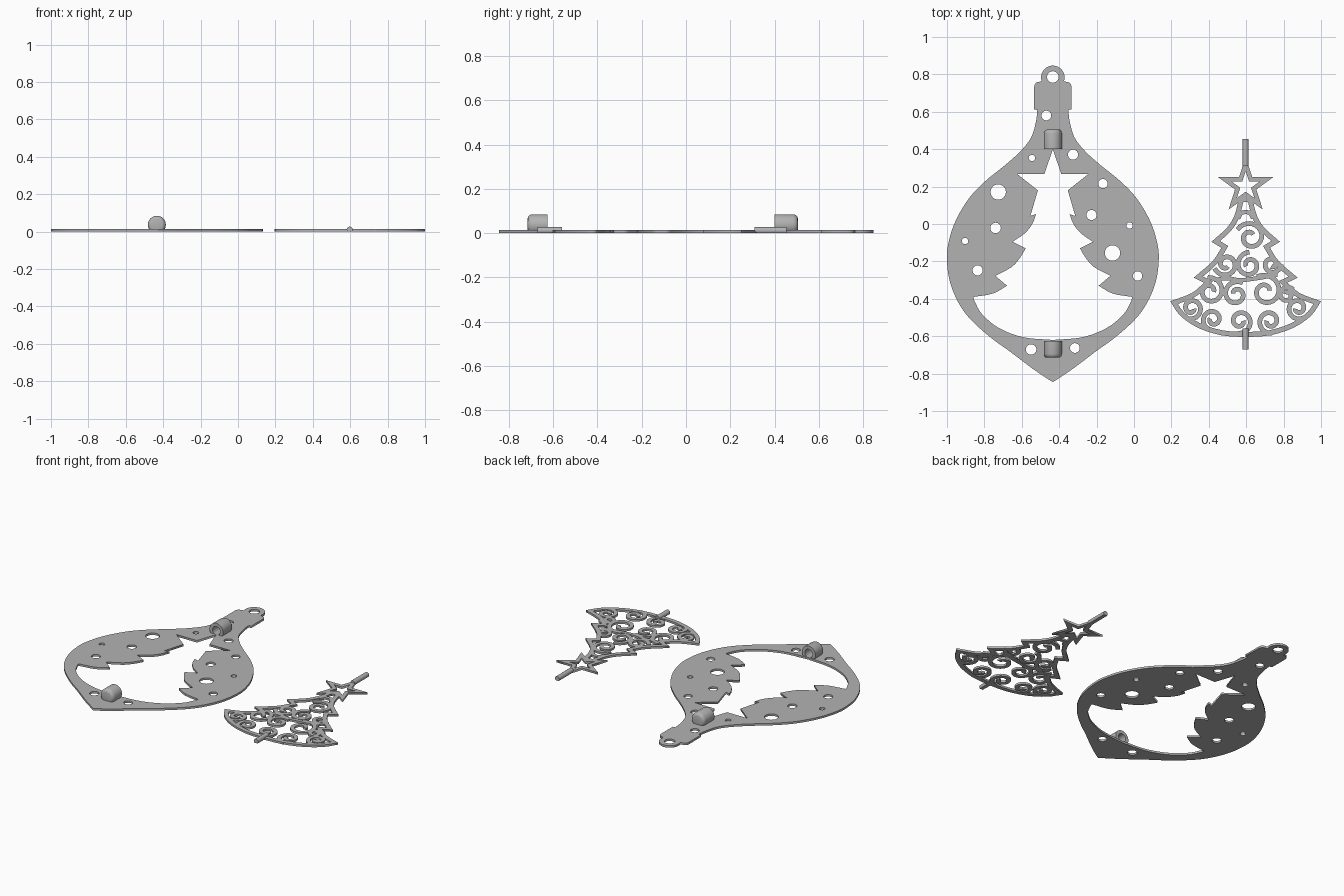
import bpy, bmesh, math
from mathutils import Vector, Matrix

if bpy.data.objects.get("Cube"):
    bpy.data.objects.remove(bpy.data.objects["Cube"])

THICK = 0.013
BAUBLE_X, TREE_X = -0.434, 0.597

grey = bpy.data.materials.new("plain grey")
grey.use_nodes = True
grey.diffuse_color = (0.45, 0.45, 0.45, 1)
grey.node_tree.nodes["Principled BSDF"].inputs["Base Color"].default_value = (0.45, 0.45, 0.45, 1)


def add_object(name, mesh, x=0, smooth=False):
    ob = bpy.data.objects.new(name, mesh)
    bpy.context.collection.objects.link(ob)
    ob.location.x = x
    mesh.materials.clear()
    mesh.materials.append(grey)
    if smooth:
        bpy.ops.object.select_all(action='DESELECT')
        ob.select_set(True)
        bpy.context.view_layer.objects.active = ob
        bpy.ops.object.shade_smooth_by_angle(angle=math.radians(35))
    return ob


def plate(name, loops, x):
    """Flat plate from one outer loop and any number of hole loops."""
    cu = bpy.data.curves.new(name, 'CURVE')
    cu.dimensions, cu.fill_mode, cu.extrude = '2D', 'BOTH', THICK / 2
    for loop in loops:
        sp = cu.splines.new('POLY')
        sp.points.add(len(loop) - 1)
        for p, q in zip(sp.points, loop):
            p.co = (q[0], q[1], 0, 1)
        sp.use_cyclic_u = True
    tmp = bpy.data.objects.new(name + "_curve", cu)
    bpy.context.collection.objects.link(tmp)
    bpy.context.view_layer.update()
    mesh = bpy.data.meshes.new_from_object(tmp.evaluated_get(bpy.context.evaluated_depsgraph_get()))
    bpy.data.objects.remove(tmp)
    mesh.transform(Matrix.Translation((0, 0, THICK / 2)))
    return add_object(name, mesh, x)


def rounded(pts, n=5):
    """Smooth curve through the points."""
    p = [Vector(q) for q in pts]
    p = [2 * p[0] - p[1]] + p + [2 * p[-1] - p[-2]]
    out = []
    for a, b, c, d in zip(p, p[1:], p[2:], p[3:]):
        for i in range(n):
            t = i / n
            out.append(0.5 * (2 * b + (c - a) * t + (2 * a - 5 * b + 4 * c - d) * t * t
                              + (3 * b - a - 3 * c + d) * t ** 3))
    return out + [p[-2]]


def mirrored(half):
    """Close a right-hand outline with its mirror image."""
    half = [Vector(p) for p in half]
    return half + [Vector((-p.x, p.y)) for p in reversed(half) if p.x > 1e-4]


def circle(x, y, r, n=24):
    return [Vector((x + r * math.cos(2 * math.pi * i / n), y + r * math.sin(2 * math.pi * i / n)))
            for i in range(n)]


def inset(loop, d):
    """Mitred inward offset of a clockwise loop."""
    out = []
    for i, p in enumerate(loop):
        u, v = (p - loop[i - 1]).normalized(), (loop[(i + 1) % len(loop)] - p).normalized()
        nu, nv = Vector((u.y, -u.x)), Vector((v.y, -v.x))
        out.append(p + (nu + nv) * d / max(0.08, 1 + nu.dot(nv)))
    return out


# Bauble outline: hanging loop, cap, then body
loop_arc = [(0.063 * math.sin(a), 0.784 + 0.063 * math.cos(a))
            for a in [math.radians(12 * i) for i in range(10)]]
cap = [(0.064, 0.762), (0.088, 0.757), (0.098, 0.745), (0.1, 0.73), (0.1, 0.612), (0.083, 0.61)]
body = rounded([(0.083, 0.61), (0.09, 0.55), (0.115, 0.465), (0.172, 0.39), (0.255, 0.315), (0.36, 0.23),
                (0.45, 0.135), (0.523, 0.01), (0.56, -0.11), (0.566, -0.2), (0.55, -0.31), (0.505, -0.42),
                (0.44, -0.51), (0.335, -0.605), (0.225, -0.685), (0.12, -0.765), (0.04, -0.82), (0, -0.845)])
bauble = mirrored(loop_arc + cap + body[1:])

# Tree-shaped opening
opening = [(0, 0.4), (0.045, 0.267), (0.19, 0.267), (0.08, 0.18), (0.12, 0.043), (0.09, 0.053)]
opening += rounded([(0.09, 0.053), (0.11, 0), (0.15, -0.05), (0.215, -0.095)], 3)[1:]
opening += rounded([(0.145, -0.13), (0.175, -0.18), (0.22, -0.23), (0.308, -0.277)], 3)
opening += rounded([(0.245, -0.33), (0.32, -0.372), (0.425, -0.39)], 3)
opening += rounded([(0.42, -0.41), (0.38, -0.48), (0.29, -0.555), (0.16, -0.605), (0, -0.62)])
opening = mirrored(opening)

holes = [(-0.035, 0.58, 0.026), (-0.112, 0.353, 0.017), (0.108, 0.371, 0.027), (-0.292, 0.171, 0.041),
         (0.268, 0.216, 0.025), (-0.306, -0.021, 0.028), (0.207, 0.048, 0.027), (-0.469, -0.091, 0.017),
         (0.41, -0.008, 0.017), (-0.402, -0.248, 0.027), (0.319, -0.155, 0.041), (0.453, -0.278, 0.025),
         (-0.116, -0.671, 0.028), (0.118, -0.663, 0.026), (0, 0.786, 0.031)]
plate("bauble_frame", [bauble, opening] + [circle(*h) for h in holes], BAUBLE_X)


# Turned parts lying along y, cut flat at the base
def turned(name, profile, x, z, steps=32):
    bm = bmesh.new()
    vs = [bm.verts.new((r, y, z)) for r, y in profile]
    es = [bm.edges.new(e) for e in zip(vs, vs[1:])]
    bmesh.ops.spin(bm, geom=vs + es, cent=(0, 0, z), axis=(0, 1, 0), angle=2 * math.pi,
                   steps=steps, use_duplicate=False)
    bmesh.ops.remove_doubles(bm, verts=bm.verts, dist=1e-5)
    cut = bmesh.ops.bisect_plane(bm, geom=bm.verts[:] + bm.edges[:] + bm.faces[:], plane_co=(0, 0, 0),
                                 plane_no=(0, 0, -1), clear_outer=True)
    bmesh.ops.holes_fill(bm, edges=[e for e in cut["geom_cut"] if isinstance(e, bmesh.types.BMEdge)])
    bmesh.ops.recalc_face_normals(bm, faces=bm.faces)
    mesh = bpy.data.meshes.new(name)
    bm.to_mesh(mesh)
    bm.free()
    return add_object(name, mesh, x, True)


# Sockets opening toward the middle of the bauble
for name, y, s, length in (("top_socket", 0.4, 1, 0.105), ("bottom_socket", -0.625, -1, 0.09)):
    prof = [(0, 0.07), (0.027, 0.07), (0.027, 0), (0.048, 0), (0.048, length - 0.02),
            (0.045, length - 0.009), (0.038, length - 0.002), (0.03, length), (0, length)]
    turned(name, [(r, y + s * d) for r, d in prof], BAUBLE_X, 0.037)

# Pivot pins of the tree
for name, a, b in (("top_pin", 0.31, 0.455), ("bottom_pin", -0.67, -0.56)):
    turned(name, [(0, a), (0.016, a), (0.016, b), (0, b)], TREE_X, 0.011, 16)

# Star on the tree
star = []
for i in range(10):
    r, a = (0.156, 0.06)[i % 2], math.pi / 5 * i
    star.append(Vector((r * math.sin(a), 0.203 + r * math.cos(a))))
plate("tree_star", [star, inset(star, 0.024)], TREE_X)

# Tree rim
rim = [(0, 0.145), (0.036, 0.14)]
rim += rounded([(0.04, 0.12), (0.06, 0.045), (0.1, -0.02), (0.183, -0.095)], 3)
rim += rounded([(0.13, -0.127), (0.178, -0.2), (0.278, -0.287)], 3)
rim += rounded([(0.222, -0.314), (0.29, -0.37), (0.403, -0.413)], 3)
rim += rounded([(0.403, -0.413), (0.35, -0.49), (0.255, -0.555), (0.13, -0.595), (0, -0.605)], 3)[1:]
rim = mirrored(rim)
plate("tree_rim", [rim, inset(rim, 0.027)], TREE_X)


# Scrollwork inside the rim
def ribbon(bm, path, width):
    rows = []
    for i, p in enumerate(path):
        t = (path[min(i + 1, len(path) - 1)] - path[max(i - 1, 0)]).normalized()
        n = Vector((-t.y, t.x)) * width / 2
        rows.append([bm.verts.new((*(p + n * s), THICK)) for s in (1, -1)])
    for (a, b), (c, d) in zip(rows, rows[1:]):
        bm.faces.new((a, b, d, c))


def scroll(x, y, radius, start, turn, turns=1.3, n=34):
    pts = []
    for i in range(n):
        t = i / (n - 1)
        r = radius * (1 - 0.75 * t)
        a = math.radians(start) + turn * 2 * math.pi * turns * t
        pts.append(Vector((x + r * math.cos(a), y + r * math.sin(a))))
    return pts


scrolls = [(0.025, -0.07, 0.08, 150, -1), (-0.105, -0.215, 0.065, 200, 1), (0.02, -0.22, 0.07, 90, 1),
           (0.14, -0.215, 0.05, 0, -1), (0.105, -0.36, 0.09, 120, -1), (-0.05, -0.375, 0.07, 60, 1),
           (-0.19, -0.36, 0.075, 100, -1), (-0.29, -0.45, 0.06, 240, 1), (-0.175, -0.51, 0.06, 270, -1),
           (-0.03, -0.52, 0.065, 260, 1), (0.13, -0.52, 0.065, 280, -1), (0.28, -0.45, 0.06, 300, -1),
           (0.22, -0.38, 0.045, 40, 1)]
bm = bmesh.new()
for s in scrolls:
    ribbon(bm, scroll(*s), 0.025)
ribbon(bm, rounded([(-0.04, 0.03), (-0.02, 0.06), (0.02, 0.06), (0.04, 0.03)]), 0.022)
ribbon(bm, rounded([(-0.17, -0.3), (-0.1, -0.29), (-0.03, -0.3), (0.06, -0.29), (0.17, -0.27)]), 0.022)
bmesh.ops.recalc_face_normals(bm, faces=bm.faces)
ext = bmesh.ops.extrude_face_region(bm, geom=bm.faces[:], use_keep_orig=True)
bmesh.ops.translate(bm, verts=[v for v in ext["geom"] if isinstance(v, bmesh.types.BMVert)],
                    vec=(0, 0, -THICK))
bmesh.ops.recalc_face_normals(bm, faces=bm.faces)
mesh = bpy.data.meshes.new("tree_scrollwork")
bm.to_mesh(mesh)
bm.free()
add_object("tree_scrollwork", mesh, TREE_X)
